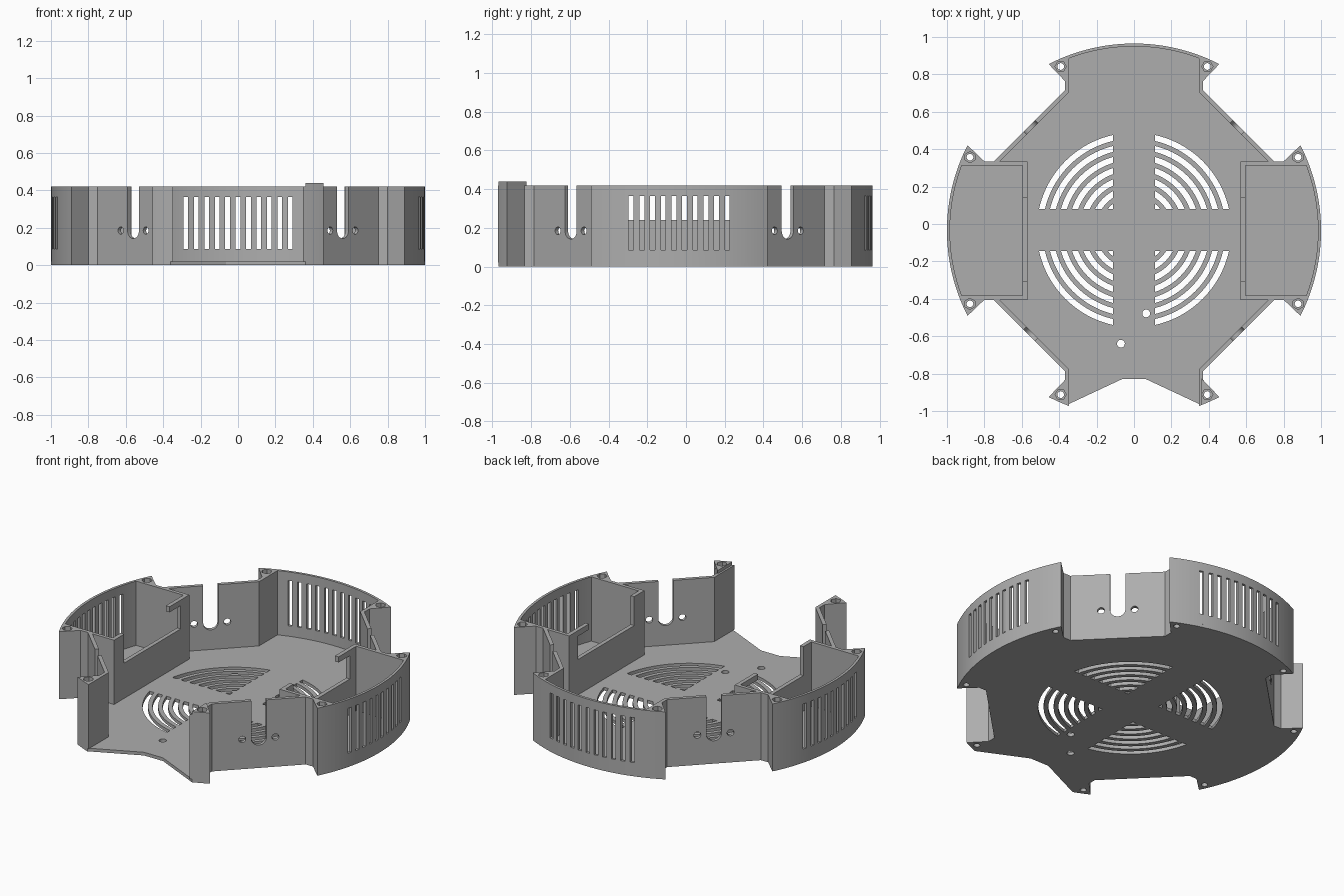
import bpy, bmesh, math
from mathutils import Matrix, Vector

if "Cube" in bpy.data.objects:
    bpy.data.objects.remove(bpy.data.objects["Cube"])

CY = -0.035            # centre of the round body
FLOOR, TOP = 0.02, 0.42
plastic = bpy.data.materials.new("grey_plastic")
plastic.diffuse_color = (0.42, 0.42, 0.42, 1)
plastic.use_nodes = True
plastic.node_tree.nodes["Principled BSDF"].inputs["Base Color"].default_value = plastic.diffuse_color


def prism(bm, pts, z0, z1):
    """Extrude a flat outline upwards."""
    vs = [bm.verts.new((x, y, z0)) for x, y in pts]
    f = bm.faces.new(vs)
    r = bmesh.ops.extrude_face_region(bm, geom=[f])
    top = [g for g in r["geom"] if isinstance(g, bmesh.types.BMVert)]
    bmesh.ops.translate(bm, verts=top, vec=(0, 0, z1 - z0))


def finish(name, bm):
    bmesh.ops.recalc_face_normals(bm, faces=bm.faces)
    me = bpy.data.meshes.new(name)
    bm.to_mesh(me)
    bm.free()
    me.materials.append(plastic)
    ob = bpy.data.objects.new(name, me)
    bpy.context.collection.objects.link(ob)
    return ob


def part(name, pts, z0=FLOOR, z1=TOP):
    bm = bmesh.new()
    prism(bm, pts, z0, z1)
    return finish(name, bm)


def cut(ob, bm):
    """Subtract the shapes in bm from ob."""
    tool = finish("cutter", bm)
    tool.hide_render = True
    m = ob.modifiers.new("cut", "BOOLEAN")
    m.object, m.operation, m.solver = tool, "DIFFERENCE", "EXACT"
    dg = bpy.context.evaluated_depsgraph_get()
    ob.data = bpy.data.meshes.new_from_object(ob.evaluated_get(dg))
    ob.modifiers.clear()
    bpy.data.objects.remove(tool)


def circle(x, y, r, n=20):
    return [(x + r * math.cos(2 * math.pi * i / n), y + r * math.sin(2 * math.pi * i / n)) for i in range(n)]


def rect(x0, x1, y0, y1):
    return [(x0, y0), (x1, y0), (x1, y1), (x0, y1)]


def arc(r, u0, u1, n):
    """Points of a circle about the body centre, given by sideways offset."""
    a0, a1 = math.asin(u0 / r), math.asin(u1 / r)
    return [(r * math.sin(a0 + (a1 - a0) * i / n), r * math.cos(a0 + (a1 - a0) * i / n)) for i in range(n + 1)]


def turn(pts, k, side=1):
    """Wing coordinates to world: k quarter turns clockwise, side mirrors."""
    c, s = round(math.cos(k * math.pi / 2)), round(math.sin(k * math.pi / 2))
    return [(side * u * c + v * s, -side * u * s + v * c + CY) for u, v in pts]


IN, OUT, TIP = 0.348, 0.37, 0.456      # wing side wall and post tip
TV = math.sqrt(1 - TIP * TIP)

# floor plate outline, wing by wing
outline = []
for k in range(4):
    rim = arc(1, -TIP, TIP, 40)
    if k == 2:
        edge = arc(1, 0.36, TIP, 3)
        rim = [(-u, v) for u, v in reversed(edge)] + [(-0.065, 0.795), (0.065, 0.795)] + edge
    outline += turn([(-OUT, 0.75), (-OUT, 0.80)] + rim + [(OUT, 0.80), (OUT, 0.75)], k)
floor = part("floor", outline, 0, FLOOR)

# fan grille: ring slots interrupted by a cross, plus two cable holes
bm = bmesh.new()
H = 0.112
for sx in (1, -1):
    for sy in (1, -1):
        for i in range(7):
            ro = 0.52 - 0.0567 * i
            ri = ro - 0.031
            o = arc(ro, H, math.sqrt(ro * ro - H * H), 20)
            inner = arc(ri, H, math.sqrt(ri * ri - H * H), 20) if ri > H * 1.415 else [(H, H)]
            prism(bm, [(sx * u, sy * v + CY + 0.003) for u, v in o + inner[::-1]], -0.1, 0.1)
prism(bm, circle(-0.07, -0.64, 0.021), -0.1, 0.1)
prism(bm, circle(0.065, -0.478, 0.021), -0.1, 0.1)
for k in range(4):
    for s in (1, -1):
        prism(bm, turn(circle(0.392, 0.877, 0.018), k, s), -0.1, 0.1)
cut(floor, bm)

# corner posts with a screw hole and hexagonal nut seat
post = [(IN, 0.74), (OUT, 0.75), (OUT, 0.80)] + arc(1, TIP, IN, 5)
for k in range(4):
    for s in (1, -1):
        tall = k == 2 and s == -1
        pieces = [part("corner_post", turn(post, k, s))]
        if tall:
            pieces.append(part("raised_post_cap", turn([(OUT - 0.01, 0.79)] + arc(1, TIP, 0.36, 4), k, s), TOP, 0.44))
        for p in pieces:
            bm = bmesh.new()
            prism(bm, turn(circle(0.392, 0.877, 0.018), k, s), -0.1, 0.6)
            cut(p, bm)
            if not tall or len(p.name) > 14:
                bm = bmesh.new()
                prism(bm, turn(circle(0.392, 0.877, 0.03, 6), k, s), 0.38, 0.6)
                cut(p, bm)

# curved outer walls with ventilation slots
for name, k in (("back_wall", 0), ("right_wall", 1), ("left_wall", 3)):
    wall = part(name, turn(arc(1, -IN, IN, 40) + arc(0.984, IN, -IN, 40), k))
    n, pitch = (11, 0.0557) if k == 0 else (10, 0.0552)
    bm = bmesh.new()
    for i in range(n):
        u = (i - (n - 1) / 2) * pitch
        prism(bm, turn(rect(u - 0.0125, u + 0.0125, 0.8, 1.2), k), 0.085, 0.365)
    cut(wall, bm)

# diagonal walls with a cable notch and two round holes
for k in range(4):
    wall = part("diagonal_wall", turn([(OUT, 0.75), (0.75, OUT), (0.74, IN), (IN, 0.74)], k))
    mid = Vector(turn([(0.555, 0.555)], k)[0])
    d = (mid - Vector((0, CY))).normalized()
    frame = Matrix(((-d.y, 0, d.x, mid.x), (d.x, 0, d.y, mid.y), (0, 1, 0, 0), (0, 0, 0, 1)))
    R, Z = 0.043, 0.185
    notch = [(R, 0.6), (-R, 0.6)] + [(-R * math.cos(math.pi * i / 16), Z - R * math.sin(math.pi * i / 16)) for i in range(17)]
    bm = bmesh.new()
    prism(bm, notch, -0.1, 0.1)
    for s in (1, -1):
        prism(bm, circle(0.095 * s, Z, 0.02), -0.1, 0.1)
    bmesh.ops.transform(bm, matrix=frame, verts=bm.verts)
    cut(wall, bm)

# side compartments: end walls and a lowered inner wall
for name, k, sx in (("right", 1, 1), ("left", 3, -1)):
    for s in (1, -1):
        part(name + "_compartment_end", turn([(IN, 0.57), (OUT, 0.57), (OUT, 0.75), (IN, 0.74)], k, s))
    x = sorted((sx * 0.57, sx * 0.595))
    part(name + "_inner_wall", rect(*x, CY - IN, CY + IN), FLOOR, 0.24)
    part(name + "_inner_wall_front", rect(*x, CY - IN, -0.305), 0.24, TOP)
    part(name + "_inner_wall_back", rect(*x, 0.25, CY + IN), 0.24, TOP)
    part(name + "_cable_hook", rect(*x, 0.14, 0.25), 0.385, TOP)

# smooth the curved surfaces, keep the edges crisp
for ob in bpy.context.scene.objects:
    ob.select_set(True)
    bpy.context.view_layer.objects.active = ob
bpy.ops.object.shade_smooth_by_angle(angle=math.radians(25))
